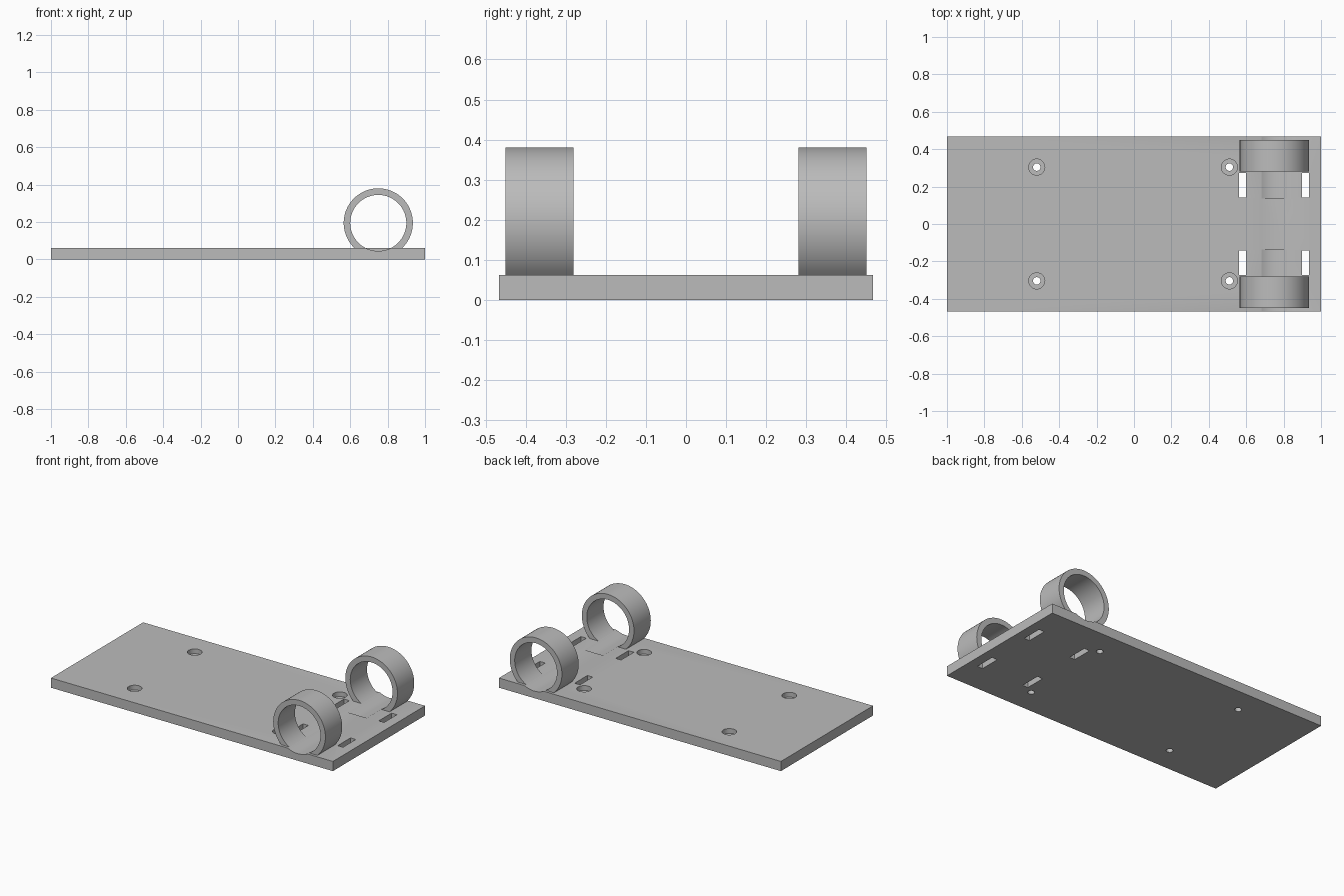
import bpy, bmesh
from math import asin, cos, sin, pi, radians

if "Cube" in bpy.data.objects:
    bpy.data.objects.remove(bpy.data.objects["Cube"], do_unlink=True)

WIDTH, THICK = 0.934, 0.062         # plate
CX, CZ, OUTER, INNER = 0.75, 0.195, 0.185, 0.15   # ring
RING_Y0, RING_Y1, GROOVE_Y = 0.28, 0.45, 0.135
SEGMENTS = 64

grey = bpy.data.materials.new("plain_grey")
grey.use_nodes = True
colour = (0.5, 0.5, 0.5, 1)
grey.diffuse_color = colour
grey.node_tree.nodes["Principled BSDF"].inputs["Base Color"].default_value = colour


def box(name, size, loc):
    bpy.ops.mesh.primitive_cube_add(size=1, location=loc)
    ob = bpy.context.object
    ob.name, ob.scale = name, size
    bpy.ops.object.transform_apply(location=False, rotation=False)
    return ob


def cylinder(name, radius, depth, loc, rot=(0, 0, 0), verts=32):
    bpy.ops.mesh.primitive_cylinder_add(vertices=verts, radius=radius, depth=depth,
                                        location=loc, rotation=rot)
    bpy.context.object.name = name
    return bpy.context.object


def cut(target, cutter):
    mod = target.modifiers.new("cut", 'BOOLEAN')
    mod.operation, mod.solver, mod.object = 'DIFFERENCE', 'EXACT', cutter
    bpy.context.view_layer.objects.active = target
    bpy.ops.object.modifier_apply(modifier=mod.name)
    bpy.data.objects.remove(cutter, do_unlink=True)


def smooth(ob):
    bpy.ops.object.select_all(action='DESELECT')
    ob.select_set(True)
    bpy.context.view_layer.objects.active = ob
    bpy.ops.object.shade_smooth_by_angle(angle=radians(30))


def arc(radius):
    # Part of a circle that stands above the plate
    start = asin((THICK - CZ) / radius)
    sweep = pi - 2 * start
    angles = [start + sweep * i / SEGMENTS for i in range(SEGMENTS + 1)]
    return [(CX + radius * cos(a), CZ + radius * sin(a)) for a in angles]


def ring(name, y0, y1):
    bm = bmesh.new()
    outer, inner = ([bm.verts.new((x, y0, z)) for x, z in arc(r)] for r in (OUTER, INNER))
    faces = [bm.faces.new((outer[i], outer[i + 1], inner[i + 1], inner[i]))
             for i in range(SEGMENTS)]
    out = bmesh.ops.extrude_face_region(bm, geom=faces)["geom"]
    moved = [v for v in out if isinstance(v, bmesh.types.BMVert)]
    bmesh.ops.translate(bm, verts=moved, vec=(0, y1 - y0, 0))
    bmesh.ops.recalc_face_normals(bm, faces=bm.faces)
    mesh = bpy.data.meshes.new(name)
    bm.to_mesh(mesh)
    bm.free()
    ob = bpy.data.objects.new(name, mesh)
    bpy.context.collection.objects.link(ob)
    ob.data.materials.append(grey)
    smooth(ob)


# Base plate
plate = box("base_plate", (2, WIDTH, THICK), (0, 0, THICK / 2))
plate.data.materials.append(grey)

for side in (-1, 1):
    # Shallow groove continuing the ring bore
    length = 0.5 - GROOVE_Y
    cut(plate, cylinder("groove_cutter", INNER, length,
                        (CX, side * (GROOVE_Y + length / 2), CZ), (pi / 2, 0, 0), 96))
    # Strap slots either side of the groove
    for x in (0.58, 0.917):
        cut(plate, box("slot_cutter", (0.038, 0.13, 0.3), (x, side * 0.208, 0)))
    # Counterbored screw holes
    for x in (-0.52, 0.51):
        cut(plate, cylinder("hole_cutter", 0.02, 0.3, (x, side * 0.304, 0)))
        cut(plate, cylinder("counterbore_cutter", 0.043, 0.06, (x, side * 0.304, THICK)))
smooth(plate)

# Holding rings
ring("right_ring", -RING_Y1, -RING_Y0)
ring("left_ring", RING_Y0, RING_Y1)
